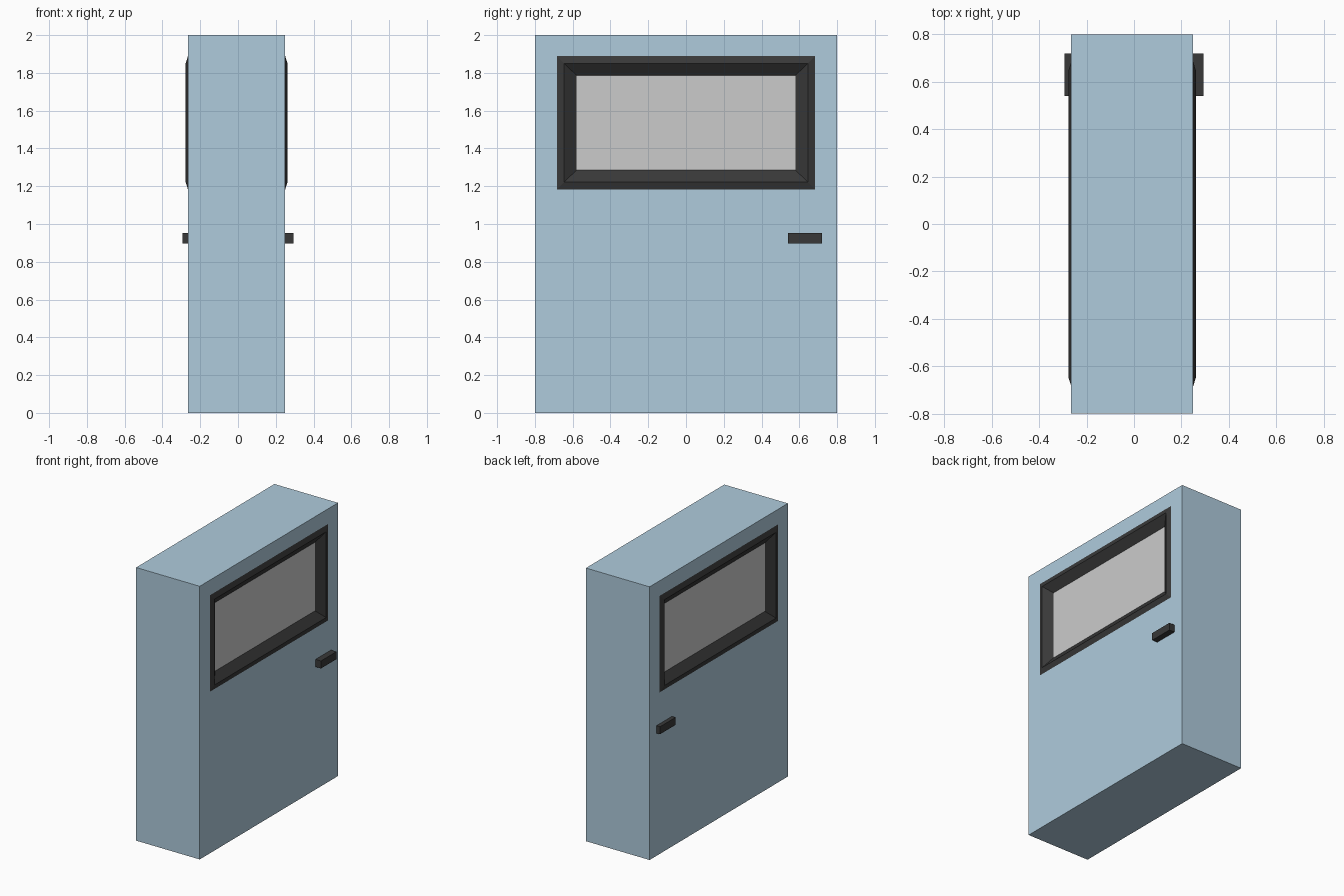
import bpy, bmesh

if "Cube" in bpy.data.objects:
    bpy.data.objects.remove(bpy.data.objects["Cube"])

X_LEFT, X_RIGHT = -0.265, 0.25      # side faces of the body
WIN_Z = 1.536                       # window centre height
# frame profile rings: half width (y), half height (z), offset out of the side face
RINGS = [(0.683, 0.353, 0.0), (0.646, 0.314, 0.012), (0.579, 0.251, -0.032)]


def material(name, rgb):
    m = bpy.data.materials.new(name)
    m.diffuse_color = (*rgb, 1)
    m.use_nodes = True
    m.node_tree.nodes["Principled BSDF"].inputs["Base Color"].default_value = m.diffuse_color
    return m


def finish(bm, name, mat=None):
    me = bpy.data.meshes.new(name)
    bm.to_mesh(me)
    bm.free()
    ob = bpy.data.objects.new(name, me)
    bpy.context.collection.objects.link(ob)
    if mat:
        me.materials.append(mat)
    return ob


def rect(bm, x, hw, hh, zc=WIN_Z):
    return [bm.verts.new((x, sy * hw, zc + sz * hh))
            for sy, sz in ((-1, -1), (1, -1), (1, 1), (-1, 1))]


def bridge(bm, a, b, flip):
    for i in range(4):
        j = (i + 1) % 4
        f = [a[i], a[j], b[j], b[i]]
        bm.faces.new(f[::-1] if flip else f)


def box(name, lo, hi, mat):
    bm = bmesh.new()
    bmesh.ops.create_cube(bm, size=1)
    for v in bm.verts:
        v.co = [(l + h) / 2 + c * (h - l) for l, h, c in zip(lo, hi, v.co)]
    return finish(bm, name, mat)


blue = material("body_blue", (0.43, 0.6, 0.72))
dark = material("dark_trim", (0.04, 0.04, 0.04))

# body: slab with a window opening in each side face
bm = bmesh.new()
outer = {}
for x, flip in ((X_LEFT, True), (X_RIGHT, False)):
    outer[x] = rect(bm, x, 0.8, 1.0, 1.0)
    bridge(bm, outer[x], rect(bm, x, *RINGS[0][:2]), flip)
bridge(bm, outer[X_LEFT], outer[X_RIGHT], True)
bmesh.ops.recalc_face_normals(bm, faces=bm.faces)
finish(bm, "body", blue)

for side, x0, s in (("left", X_LEFT, -1), ("right", X_RIGHT, 1)):
    # window frame: raised ridge sloping in to the pane
    bm = bmesh.new()
    loops = [rect(bm, x0 + s * d, hw, hh) for hw, hh, d in RINGS]
    for a, b in zip(loops, loops[1:]):
        bridge(bm, a, b, s < 0)
    finish(bm, "window_frame_" + side, dark)

    # recessed pane
    bm = bmesh.new()
    hw, hh, d = RINGS[-1]
    pane = rect(bm, x0 + s * d, hw, hh)
    bm.faces.new(pane if s > 0 else pane[::-1])
    finish(bm, "window_pane_" + side)

    # handle bar
    xs = sorted((x0, s * 0.294))
    box("handle_" + side, (xs[0], 0.54, 0.898), (xs[1], 0.72, 0.953), dark)
